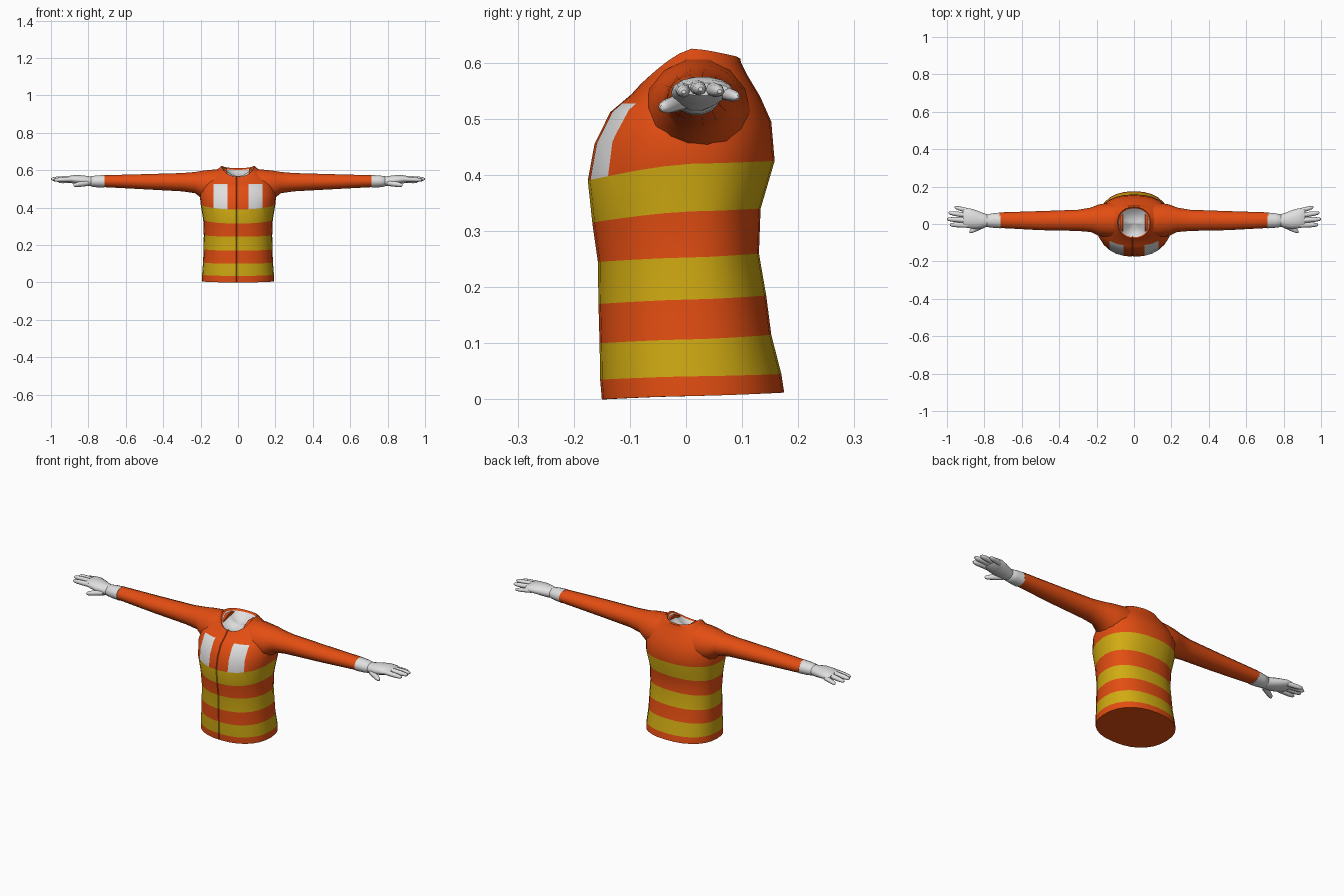
import bpy, bmesh, math
from mathutils import Vector

if "Cube" in bpy.data.objects:
    bpy.data.objects.remove(bpy.data.objects["Cube"])


def material(name, rgb):
    m = bpy.data.materials.new(name)
    m.diffuse_color = (*rgb, 1)
    m.use_nodes = True
    m.node_tree.nodes["Principled BSDF"].inputs["Base Color"].default_value = m.diffuse_color
    return m


ORANGE = material("orange cloth", (0.77, 0.075, 0.006))
YELLOW = material("yellow stripe", (0.64, 0.41, 0.006))
WHITE = material("light grey", (0.74, 0.74, 0.74))


def power(v, e):
    return math.copysign(abs(v) ** e, v)


def loft(bm, rings, cap_start=True, cap_end=True):
    """Skin closed rings of equal size; returns the faces of each band."""
    vs = [[bm.verts.new(p) for p in r] for r in rings]
    n, bands = len(vs[0]), []
    for a, b in zip(vs, vs[1:]):
        bands.append([bm.faces.new((a[i], a[(i + 1) % n], b[(i + 1) % n], b[i]))
                      for i in range(n)])
    if cap_start:
        bm.faces.new(vs[0][::-1])
    if cap_end:
        bm.faces.new(vs[-1])
    return bands


def finish(bm, name, mats, angle=40, recalc=True):
    if recalc:
        bmesh.ops.recalc_face_normals(bm, faces=bm.faces[:])
    me = bpy.data.meshes.new(name)
    bm.to_mesh(me)
    bm.free()
    for m in mats:
        me.materials.append(m)
    ob = bpy.data.objects.new(name, me)
    bpy.context.collection.objects.link(ob)
    bpy.ops.object.select_all(action='DESELECT')
    ob.select_set(True)
    bpy.context.view_layer.objects.active = ob
    bpy.ops.object.shade_smooth_by_angle(angle=math.radians(angle))
    return ob


def body_ring(front, back, half, zf, zs, zb, n=28):
    """Level-ish ring whose height differs at front, sides and back."""
    pts, cy = [], 0.01
    for i in range(n):
        a = 2 * math.pi * i / n
        s = power(math.sin(a), 0.88)
        x = half * power(math.cos(a), 0.88)
        y = cy + s * ((back - cy) if s > 0 else (cy - front))
        z = zs + abs(s) ** 1.4 * ((zb if s > 0 else zf) - zs)
        pts.append((x, y, z))
    return pts


def limb_ring(side, x, y0, y1, z0, z1, n=14):
    return [(side * x,
             (y0 + y1) / 2 + (y1 - y0) / 2 * math.cos(2 * math.pi * i / n),
             (z0 + z1) / 2 + (z1 - z0) / 2 * math.sin(2 * math.pi * i / n))
            for i in range(n)]


# Jacket body: front y, back y, half width, then heights front / side / back
BODY = [
    (-.150, .175, .193, .000, .006, .012),
    (-.153, .170, .192, .035, .041, .045),
    (-.154, .152, .187, .100, .107, .115),
    (-.156, .143, .184, .170, .178, .185),
    (-.157, .130, .183, .245, .253, .260),
    (-.167, .133, .186, .315, .335, .340),
    (-.175, .158, .200, .390, .420, .425),
    (-.163, .152, .205, .455, .475, .495),
    (-.135, .132, .190, .512, .525, .540),
    (-.098, .108, .155, .543, .572, .580),
    (-.086, .098, .115, .556, .600, .600),
    (-.080, .097, .100, .563, .613, .607),
    (-.076, .090, .088, .566, .625, .611),
    (-.070, .083, .080, .560, .615, .602),
]
bm = bmesh.new()
bands = loft(bm, [body_ring(*r) for r in BODY], cap_end=False)
for k in (1, 3, 5):
    for f in bands[k]:
        f.material_index = 1


def cut_front(co, no, zmin):
    fs = [f for f in bm.faces if f.calc_center_median().y < 0
          and f.calc_center_median().z > zmin and abs(f.normal.z) < 0.98]
    geom = fs + list({e for f in fs for e in f.edges}) + list({v for f in fs for v in f.verts})
    bmesh.ops.bisect_plane(bm, geom=geom, plane_co=co, plane_no=no, dist=1e-5)
    bm.normal_update()


# Chest patches cut into the front
bm.normal_update()
for x in (-.132, -.056, .056, .132):
    cut_front((x, 0, 0), (1, 0, 0), .37)
cut_front((0, 0, .527), (0, 0, 1), .37)
for f in bm.faces:
    c = f.calc_center_median()
    if f.material_index == 0 and c.y < -.05 and .385 < c.z < .527 and .056 < abs(c.x) < .132:
        f.material_index = 2

# Narrow closure groove down the front
for x in (-.011, -.008, -.005):
    cut_front((x, 0, 0), (1, 0, 0), .005)
for v in bm.verts:
    if abs(v.co.x + .008) < 5e-4 and v.co.y < -.05:
        v.co.y += .006
finish(bm, "jacket_body", [ORANGE, YELLOW, WHITE])

# Dished lining inside the collar
bm = bmesh.new()
rim = [Vector(p) for p in body_ring(*BODY[-1])]
mid = Vector((0, .005, .568))
rings = [[mid.lerp(p, t) + Vector((0, 0, -.012 * math.sin(math.pi * t))) for p in rim]
         for t in (1, .75, .4, .1)]
loft(bm, rings, cap_start=False)
bm.normal_update()
if sum(f.normal.z for f in bm.faces) < 0:
    bmesh.ops.reverse_faces(bm, faces=bm.faces[:])
finish(bm, "neck_lining", [WHITE], 60, recalc=False)

# Limb sections: x, y range, z range
SLEEVE = [(.06, -.065, .110, .42, .612), (.13, -.075, .115, .42, .606),
          (.19, -.062, .104, .445, .599), (.23, -.043, .088, .476, .592),
          (.30, -.037, .076, .486, .586), (.50, -.033, .069, .497, .580),
          (.72, -.021, .062, .509, .574)]
CUFF = [(.712, -.018, .057, .512, .570), (.715, -.023, .061, .506, .575),
        (.755, -.020, .057, .508, .573), (.785, -.016, .052, .512, .569),
        (.789, -.010, .047, .516, .565)]
PALM = [(.775, -.012, .049, .515, .566), (.805, -.020, .058, .514, .570),
        (.840, -.027, .072, .520, .574), (.875, -.024, .083, .527, .575),
        (.905, -.017, .083, .534, .570), (.915, -.010, .076, .541, .564)]
# Digits: start and end point, thickness
DIGITS = [((.89, -.006, .552), (.985, -.004, .548), .013),
          ((.89, .020, .556), (1.00, .026, .553), .0135),
          ((.89, .046, .553), (.992, .060, .549), .013),
          ((.88, .069, .546), (.960, .090, .539), .012),
          ((.80, -.004, .532), (.880, -.042, .520), .015)]

for side, label in ((1, "left"), (-1, "right")):
    bm = bmesh.new()
    loft(bm, [limb_ring(side, *r) for r in SLEEVE])
    finish(bm, label + "_sleeve", [ORANGE], 50)

    bm = bmesh.new()
    loft(bm, [limb_ring(side, *r) for r in CUFF])
    finish(bm, label + "_glove_cuff", [WHITE], 50)

    bm = bmesh.new()
    loft(bm, [limb_ring(side, *r) for r in PALM])
    for a, b, r in DIGITS:
        rings = []
        for t, s in ((0, 1.1), (.35, 1.05), (.7, .95), (.92, .7), (1, .3)):
            p = Vector(a).lerp(Vector(b), t)
            rings.append(limb_ring(side, p.x, p.y - r * s, p.y + r * s,
                                   p.z - r * s * .95, p.z + r * s * .95, 8))
        loft(bm, rings)
    finish(bm, label + "_glove_hand", [WHITE], 50)
